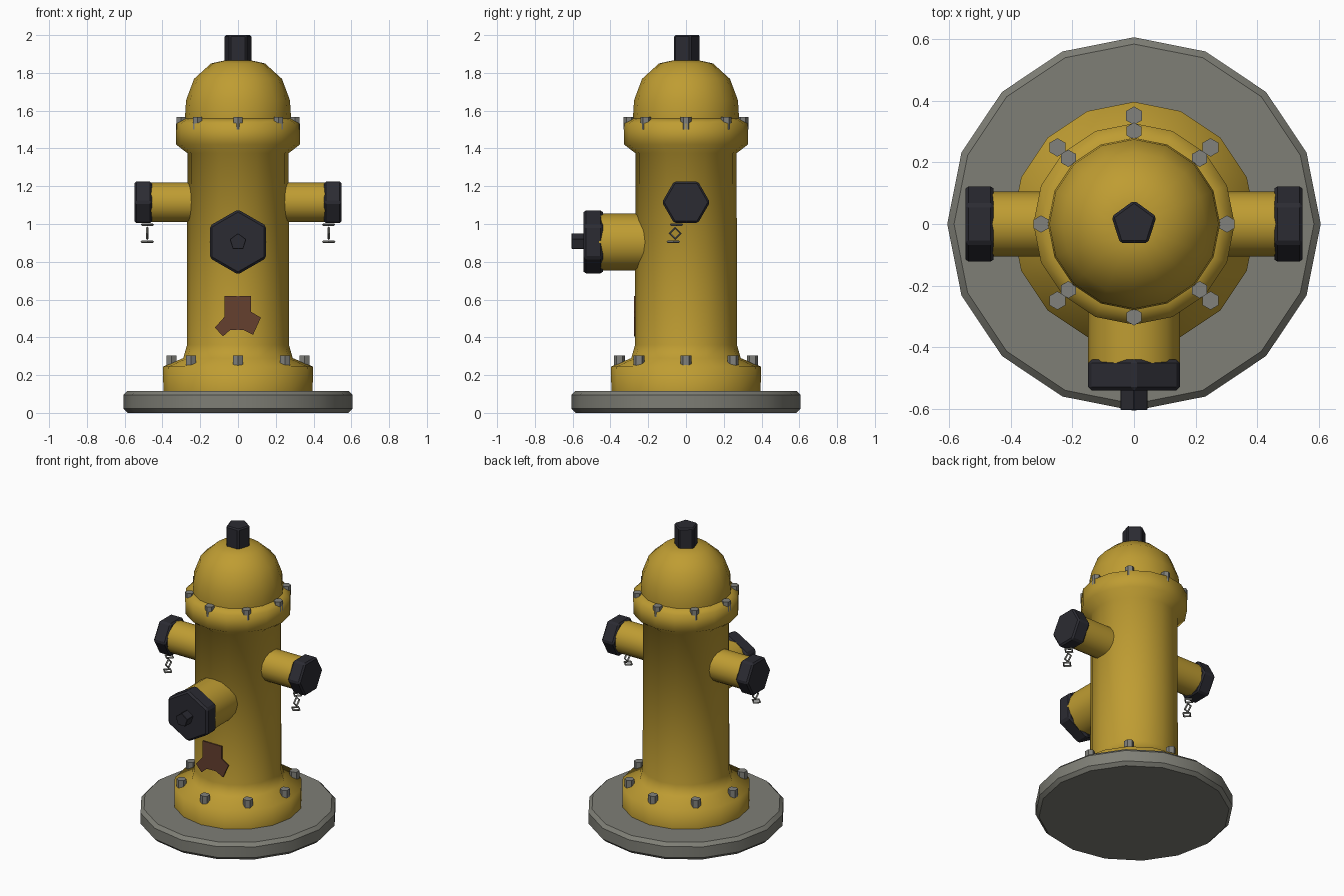
import bpy, bmesh, math
from mathutils import Matrix, Vector

if "Cube" in bpy.data.objects:
    bpy.data.objects.remove(bpy.data.objects["Cube"])


def material(name, rgb):
    m = bpy.data.materials.new(name)
    m.diffuse_color = (*rgb, 1)
    m.use_nodes = True
    m.node_tree.nodes["Principled BSDF"].inputs["Base Color"].default_value = m.diffuse_color
    return m


YELLOW = material("yellow paint", (0.52, 0.335, 0.032))
DARK = material("dark iron", (0.024, 0.024, 0.032))
GREY = material("concrete grey", (0.21, 0.21, 0.18))
STEEL = material("bolt steel", (0.22, 0.22, 0.20))
RUST = material("rust", (0.13, 0.05, 0.028))


def finish(bm, name, mat, angle=35):
    bmesh.ops.recalc_face_normals(bm, faces=bm.faces)
    me = bpy.data.meshes.new(name)
    bm.to_mesh(me)
    bm.free()
    me.shade_smooth()
    me.set_sharp_from_angle(angle=math.radians(angle))
    me.materials.append(mat)
    ob = bpy.data.objects.new(name, me)
    bpy.context.collection.objects.link(ob)
    return ob


def lathe(bm, profile, n, start=90, mat=Matrix()):
    """Rings of (radius, height) around local z, closed at both ends."""
    rings = []
    for r, h in profile:
        ring = []
        for i in range(n):
            a = math.radians(start) + 2 * math.pi * i / n
            ring.append(bm.verts.new(mat @ Vector((r * math.cos(a), r * math.sin(a), h))))
        rings.append(ring)
    for a, b in zip(rings, rings[1:]):
        for i in range(n):
            j = (i + 1) % n
            bm.faces.new((a[i], a[j], b[j], b[i]))
    bm.faces.new(rings[0][::-1])
    bm.faces.new(rings[-1])


def part(name, profile, n, color, mat=Matrix(), angle=35):
    bm = bmesh.new()
    lathe(bm, profile, n, 90, mat)
    return finish(bm, name, color, angle)


def nut(name, r, h0, h1, n, bevel, mat=Matrix()):
    """Prism with softened edges."""
    bm = bmesh.new()
    lathe(bm, [(r, h0), (r, h1)], n, 90, mat)
    bmesh.ops.bevel(bm, geom=list(bm.edges), offset=bevel, segments=1, affect='EDGES')
    return finish(bm, name, DARK, 20)


def bolts(name, ring_r, r, z0, z1):
    bm = bmesh.new()
    for i in range(8):
        a = i * math.pi / 4
        lathe(bm, [(r, z0), (r, z1)], 6, 90,
              Matrix.Translation((ring_r * math.cos(a), ring_r * math.sin(a), 0)))
    return finish(bm, name, STEEL)


# Ground slab, barrel with both flanges, and domed bonnet
part("base_slab", [(0.585, 0), (0.607, 0.022), (0.607, 0.095), (0.585, 0.117)], 16, GREY, angle=30)
part("barrel", [(0.395, 0.11), (0.397, 0.245), (0.29, 0.29), (0.27, 0.36), (0.268, 1.375),
                (0.327, 1.42), (0.327, 1.533), (0.28, 1.558)], 16, YELLOW, angle=70)
part("bonnet", [(0.28, 1.54), (0.28, 1.575), (0.275, 1.655), (0.233, 1.768), (0.143, 1.85),
                (0.07, 1.866)], 16, YELLOW, angle=50)
nut("top_nut", 0.077, 1.85, 2.0, 5, 0.008)

# Bolt rings
bolts("upper_bolts", 0.302, 0.028, 1.50, 1.566)
bolts("lower_bolts", 0.352, 0.03, 0.22, 0.305)

# Large front outlet
front = Matrix.Translation((0, 0, 0.905)) @ Matrix.Rotation(math.pi / 2, 4, 'X')
part("front_outlet", [(0.15, 0.18), (0.15, 0.46)], 16, YELLOW, front)
nut("front_cap", 0.172, 0.44, 0.542, 6, 0.012, front)
nut("front_cap_nut", 0.046, 0.53, 0.605, 5, 0.002, front)

# Side outlets with caps and hanging chain links
for side, s in (("left", -1), ("right", 1)):
    m = Matrix.Translation((0, 0, 1.115)) @ Matrix.Rotation(s * math.pi / 2, 4, 'Y')
    part(side + "_outlet", [(0.105, 0.2), (0.105, 0.47)], 16, YELLOW, m)
    nut(side + "_cap", 0.127, 0.456, 0.548, 6, 0.01, m)
    for i, (y, z) in enumerate([(-0.05, 0.997), (-0.058, 0.951), (-0.067, 0.906)]):
        bpy.ops.mesh.primitive_torus_add(
            major_segments=4, minor_segments=4, major_radius=0.029, minor_radius=0.0065,
            location=(s * 0.48, y, z), rotation=(0, math.pi / 2 * (i % 2), 0))
        link = bpy.context.object
        link.name = f"{side}_chain_link_{i + 1}"
        link.data.materials.append(STEEL)

# Rust patch: thin plate on the front of the barrel
outline = [(-.072, .62), (.07, .62), (.07, .535), (.121, .504), (.08, .414), (.028, .44),
           (-.04, .44), (-.08, .405), (-.122, .452), (-.072, .508)]
bm = bmesh.new()
face = bm.faces.new([bm.verts.new((x, -0.276, z)) for x, z in outline])
ext = bmesh.ops.extrude_face_region(bm, geom=[face], use_keep_orig=True)
bmesh.ops.translate(bm, vec=(0, 0.008, 0),
                    verts=[g for g in ext["geom"] if isinstance(g, bmesh.types.BMVert)])
finish(bm, "rust_patch", RUST)
